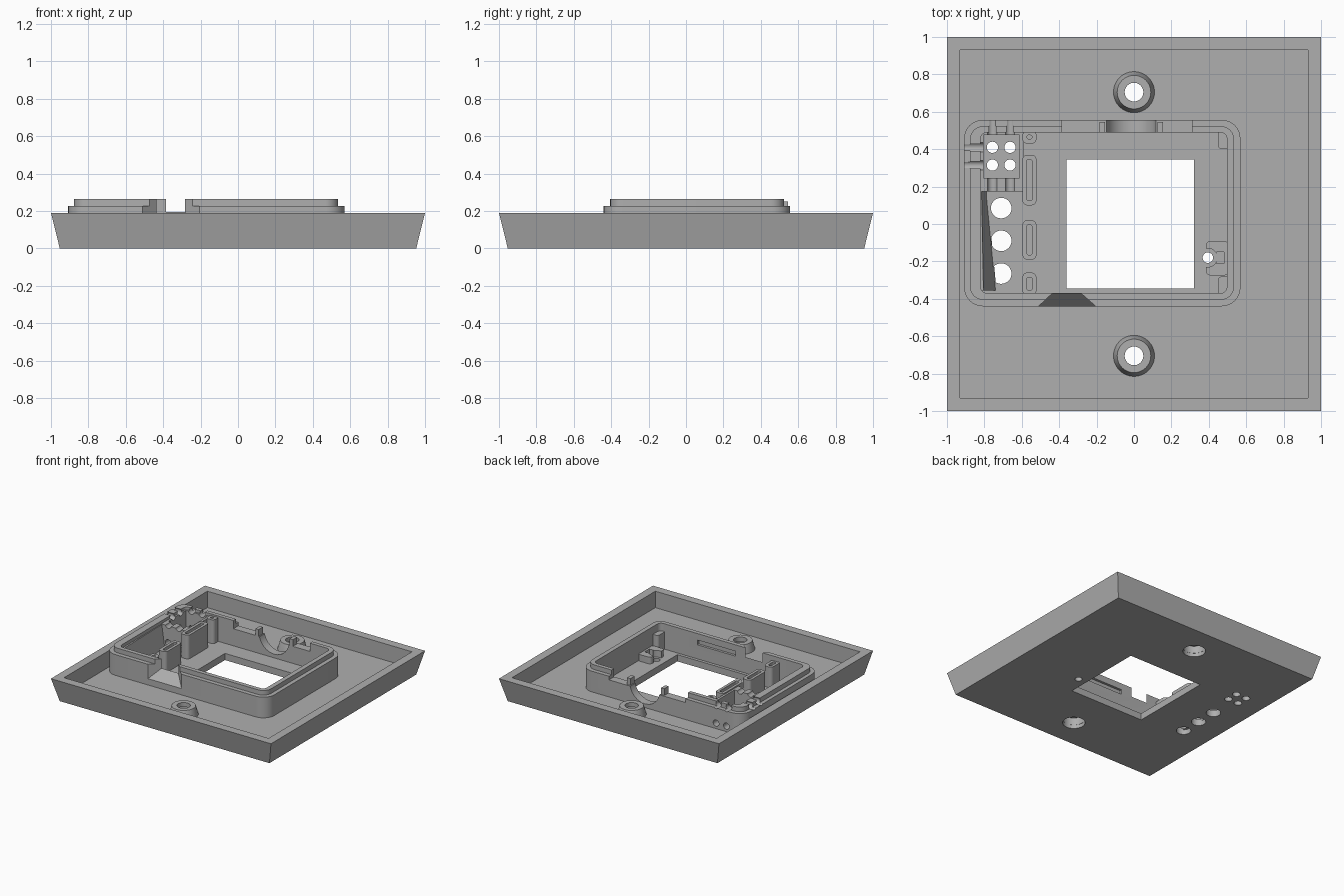
import bpy, bmesh, math

if "Cube" in bpy.data.objects:
    bpy.data.objects.remove(bpy.data.objects["Cube"])

mat = bpy.data.materials.new("plain grey")
mat.use_nodes = True
GREY = (0.43, 0.43, 0.43, 1)
mat.diffuse_color = GREY
mat.node_tree.nodes["Principled BSDF"].inputs["Base Color"].default_value = GREY

FLOOR, LEDGE, TOP = 0.055, 0.225, 0.263


def loft(name, rings):
    """Solid through matching closed rings of 3D points, capped at both ends."""
    bm = bmesh.new()
    loops = [[bm.verts.new(p) for p in ring] for ring in rings]
    n = len(loops[0])
    for a, b in zip(loops, loops[1:]):
        for i in range(n):
            j = (i + 1) % n
            bm.faces.new((a[i], a[j], b[j], b[i]))
    bm.faces.new(loops[0][::-1])
    bm.faces.new(loops[-1])
    bmesh.ops.recalc_face_normals(bm, faces=bm.faces)
    mesh = bpy.data.meshes.new(name)
    bm.to_mesh(mesh)
    bm.free()
    mesh.materials.append(mat)
    ob = bpy.data.objects.new(name, mesh)
    bpy.context.collection.objects.link(ob)
    return ob


def rect(x0, x1, y0, y1, z, r=0.0, seg=8):
    """Rectangle ring, with rounded corners if r is given."""
    if not r:
        return [(x0, y0, z), (x1, y0, z), (x1, y1, z), (x0, y1, z)]
    pts = []
    corners = [(x1 - r, y1 - r), (x0 + r, y1 - r), (x0 + r, y0 + r), (x1 - r, y0 + r)]
    for k, (cx, cy) in enumerate(corners):
        for i in range(seg + 1):
            a = (k + i / seg) * math.pi / 2
            pts.append((cx + r * math.cos(a), cy + r * math.sin(a), z))
    return pts


def box(name, x0, x1, y0, y1, z0, z1, r=0.0):
    return loft(name, [rect(x0, x1, y0, y1, z, r) for z in (z0, z1)])


def circle(x, y, z, r, n=32):
    return [(x + r * math.cos(2 * math.pi * i / n), y + r * math.sin(2 * math.pi * i / n), z)
            for i in range(n)]


def peg(x, y, r, z0, z1):
    return loft("peg", [circle(x, y, z0, r), circle(x, y, z1, r)])


def rod(axis, c, z, r, a, b):
    """Horizontal cylinder along x or y, from a to b, crossing at c."""
    rings = []
    for t in (a, b):
        ring = circle(c, z, t, r, 24)
        rings.append([(u, t, v) if axis == "y" else (t, u, v) for u, v, _ in ring])
    return loft("rod", rings)


def cut(target, cutters):
    """Subtract the cutters one by one, then delete them."""
    for c in cutters:
        mod = target.modifiers.new("cut", "BOOLEAN")
        mod.object, mod.operation, mod.solver = c, "DIFFERENCE", "EXACT"
    deps = bpy.context.evaluated_depsgraph_get()
    mesh = bpy.data.meshes.new_from_object(target.evaluated_get(deps))
    target.modifiers.clear()
    target.data = mesh
    for c in cutters:
        bpy.data.objects.remove(c)


parts = []
SCREWS = (-0.705, 0.705)
CONTACT_X, CONTACT_Y = (-0.757, -0.663), (0.315, 0.41)

# tray with flared sides
tray = loft("tray", [rect(-s, s, -s, s, z) for s, z in ((0.953, 0), (1, 0.19))])
holes = [box("cavity", -0.93, 0.93, -0.93, 0.93, FLOOR, 0.4),
         box("window", -0.36, 0.32, -0.345, 0.345, -0.1, 0.3),
         peg(0.395, -0.18, 0.028, -0.1, 0.3)]
holes += [peg(0, y, 0.085, -0.1, 0.3) for y in SCREWS]
holes += [peg(-0.71, y, 0.055, -0.1, 0.3) for y in (0.085, -0.09, -0.265)]
holes += [peg(x, y, 0.03, -0.1, 0.3) for x in CONTACT_X for y in CONTACT_Y]
cut(tray, holes)
parts.append(tray)

# hollow conical screw bosses
for label, y in zip(("front", "back"), SCREWS):
    boss = loft(label + "_screw_boss", [circle(0, y, 0.03, 0.112), circle(0, y, FLOOR, 0.11),
                                        circle(0, y, 0.125, 0.09)])
    cut(boss, [peg(0, y, 0.084, -0.1, 0.09), peg(0, y, 0.05, -0.1, 0.3)])
    parts.append(boss)

# raised housing wall with a stepped lip
OUT, LIP = (-0.908, 0.569, -0.44, 0.557), (-0.877, 0.535, -0.405, 0.523)
housing = loft("housing_wall", [rect(*OUT, 0.04, 0.1), rect(*OUT, LEDGE, 0.1),
                                rect(*LIP, LEDGE, 0.07), rect(*LIP, TOP, 0.07)])
ramp = loft("ramp", [
    [(-0.517, -0.446, 0.1), (-0.198, -0.446, 0.1), (-0.198, -0.446, 0.4), (-0.517, -0.446, 0.4)],
    [(-0.425, -0.36, 0.197), (-0.295, -0.36, 0.197), (-0.295, -0.36, 0.4), (-0.425, -0.36, 0.4)]])
cutters = [box("inside", -0.82, 0.497, -0.37, 0.49, 0, 0.4, 0.035), ramp,
           box("back_notch", -0.385, 0.31, 0.45, 0.6, 0.195, 0.4),
           rod("y", -0.015, 0.22, 0.135, 0.45, 0.6),
           box("front_slot", -0.19, 0.155, -0.39, -0.3, 0.17, 0.21)]


def wire_cutters():
    """Wire holes and the open grooves above them."""
    out = []
    for x in CONTACT_X:
        out += [rod("y", x, 0.1, 0.026, 0.15, 0.6), rod("y", x, 0.245, 0.026, 0.15, 0.6)]
    for y in CONTACT_Y:
        out += [rod("x", y, 0.245, 0.026, -1, -0.7)]
    return out


cut(housing, cutters + wire_cutters())
parts.append(housing)

# contact chamber walls
chamber = box("contact_chamber", -0.84, -0.592, 0.175, 0.505, 0.04, 0.24)
cut(chamber, [box("well", -0.805, -0.612, 0.245, 0.475, 0, 0.4)] + wire_cutters())
parts.append(chamber)

# slanted filler along the button compartment
parts.append(loft("slanted_filler", [
    [(-0.83, 0.18, 0.04), (-0.787, 0.18, 0.04), (-0.815, 0.18, 0.235), (-0.83, 0.18, 0.235)],
    [(-0.83, -0.355, 0.04), (-0.735, -0.355, 0.04), (-0.805, -0.355, 0.235),
     (-0.83, -0.355, 0.235)]]))

# divider posts, each with a slot down the middle
for i, (y0, y1, top) in enumerate(((0.43, 0.5, 0.25), (0.1, 0.37, 0.25),
                                   (-0.19, 0.02, LEDGE), (-0.38, -0.26, LEDGE))):
    post = box(f"divider_post_{i + 1}", -0.596, -0.522, y0, y1, 0.04, top, 0.025)
    cut(post, [box("slot", -0.573, -0.545, y0 + 0.025, y1 - 0.025, 0.18, 0.4, 0.01)])
    parts.append(post)

# posts beside the round cable cradle in the back wall
for label, x in (("right", -0.17), ("left", 0.14)):
    parts.append(box(label + "_cradle_post", x - 0.015, x + 0.015, 0.49, 0.545, 0.15, 0.25))

# corner pads and the small sensor holder on the left side
for label, y0, y1 in (("front", -0.38, -0.28), ("back", 0.4, 0.5)):
    parts.append(box(label + "_corner_pad", 0.45, 0.51, y0, y1, 0.04, 0.2, 0.02))
holder = box("sensor_holder", 0.385, 0.505, -0.275, -0.09, 0.04, 0.11, 0.025)
cut(holder, [peg(0.395, -0.18, 0.05, 0, 0.3), box("gap", 0.44, 0.48, -0.21, -0.15, 0, 0.3)])
parts.append(holder)

# smooth the round surfaces, keep the edges sharp
bpy.ops.object.select_all(action="DESELECT")
for ob in parts:
    ob.select_set(True)
bpy.context.view_layer.objects.active = tray
bpy.ops.object.shade_smooth_by_angle(angle=math.radians(30))
